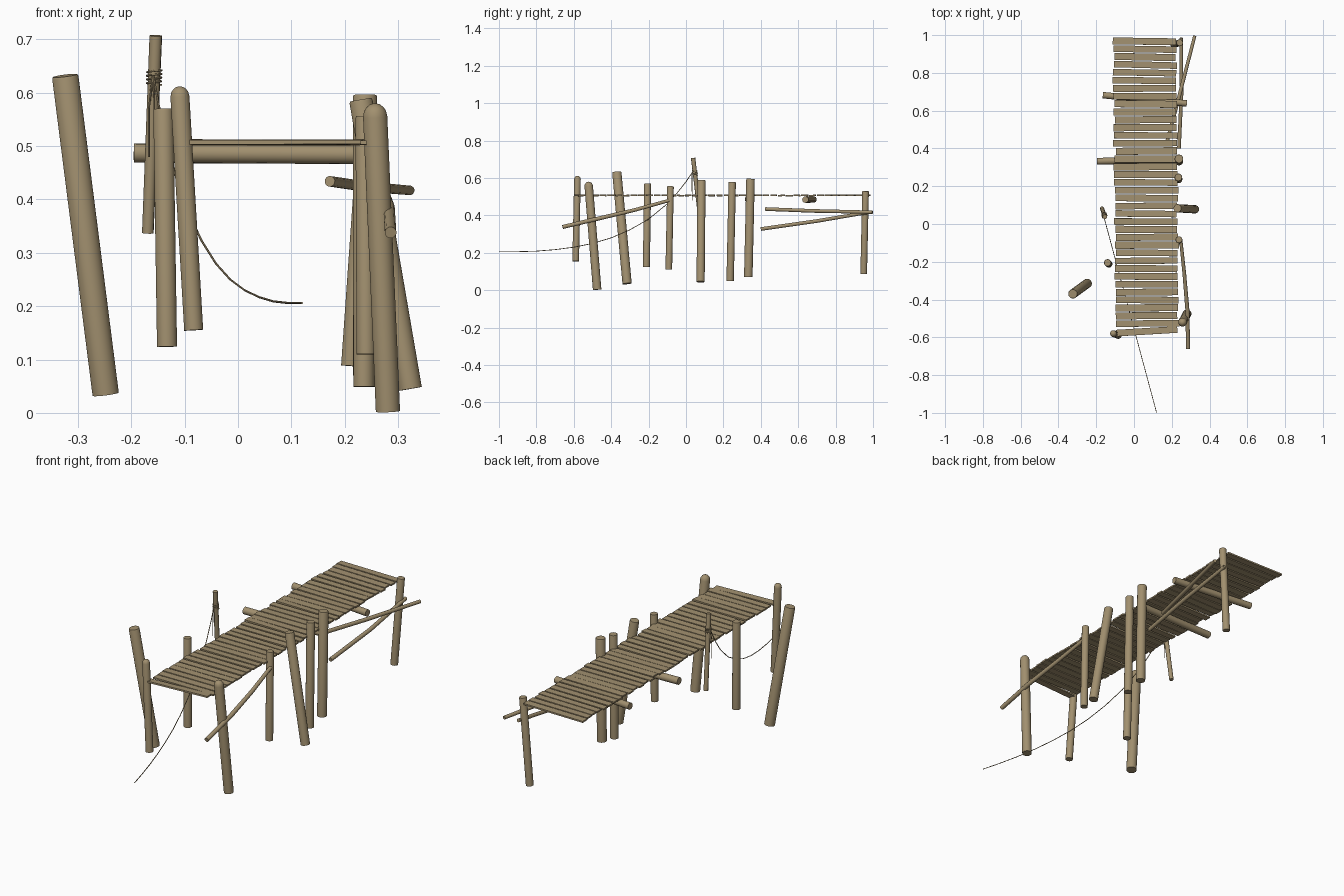
import bpy, bmesh, math, random
from mathutils import Vector, Matrix

random.seed(4)
if "Cube" in bpy.data.objects:
    bpy.data.objects.remove(bpy.data.objects["Cube"], do_unlink=True)

# Weathered wood and rope share one brown
wood = bpy.data.materials.new("weathered_brown")
wood.use_nodes = True
colour = (0.36, 0.28, 0.16, 1)
wood.diffuse_color = colour
wood.node_tree.nodes["Principled BSDF"].inputs["Base Color"].default_value = colour


def finish(name, bm, smooth=True):
    bmesh.ops.recalc_face_normals(bm, faces=bm.faces)
    mesh = bpy.data.meshes.new(name)
    bm.to_mesh(mesh)
    bm.free()
    mesh.materials.append(wood)
    ob = bpy.data.objects.new(name, mesh)
    bpy.context.collection.objects.link(ob)
    if smooth:
        bpy.ops.object.select_all(action='DESELECT')
        ob.select_set(True)
        bpy.context.view_layer.objects.active = ob
        bpy.ops.object.shade_smooth_by_angle(angle=math.radians(50))
    return ob


def tube(name, points, radii, sides=16):
    """Closed round tube along a path, with one radius per point."""
    pts = [Vector(p) for p in points]
    if not isinstance(radii, (list, tuple)):
        radii = [radii] * len(pts)
    bm = bmesh.new()
    rings = []
    side = None
    for i, p in enumerate(pts):
        t = (pts[min(i + 1, len(pts) - 1)] - pts[max(i - 1, 0)]).normalized()
        if side is None:
            side = t.orthogonal()
        side = (side - t * side.dot(t)).normalized()
        up = t.cross(side)
        angles = [2 * math.pi * k / sides for k in range(sides)]
        rings.append([bm.verts.new(p + (side * math.cos(a) + up * math.sin(a)) * radii[i])
                      for a in angles])
    for a, b in zip(rings, rings[1:]):
        for k in range(sides):
            j = (k + 1) % sides
            bm.faces.new((a[k], a[j], b[j], b[k]))
    bm.faces.new(rings[0])
    bm.faces.new(rings[-1])
    return finish(name, bm)


def post(name, bottom, top, r, rounded=False):
    """Standing log, flat or domed on top."""
    a, b = Vector(bottom), Vector(top)
    pts, radii = [a], [r]
    if rounded:
        axis = (b - a).normalized()
        for deg in (0, 25, 45, 65, 82):
            s = math.radians(deg)
            pts.append(b - axis * r * 1.1 * (1 - math.sin(s)))
            radii.append(r * math.cos(s))
    else:
        pts += [b - (b - a).normalized() * 0.004, b]
        radii += [r, r * 0.93]
    return tube(name, pts, radii, 20)


# Standing posts
post("front_right_post", (-0.083, -0.59, 0.155), (-0.11, -0.58, 0.612), 0.018, True)
post("front_left_post", (0.281, -0.475, 0.003), (0.256, -0.522, 0.58), 0.023, True)
post("leaning_right_post", (-0.248, -0.315, 0.035), (-0.324, -0.37, 0.632), 0.025)
post("right_post", (-0.133, -0.212, 0.124), (-0.14, -0.205, 0.57), 0.019)
post("left_post_1", (0.24, -0.092, 0.11), (0.238, -0.083, 0.556), 0.018)
post("left_post_2", (0.323, 0.078, 0.045), (0.23, 0.083, 0.587), 0.022)
post("left_post_3", (0.236, 0.236, 0.049), (0.235, 0.247, 0.578), 0.02)
post("left_post_4", (0.238, 0.333, 0.07), (0.238, 0.345, 0.596), 0.023)
post("back_left_post", (0.211, 0.95, 0.088), (0.242, 0.96, 0.53), 0.018)

# Cross logs under the deck
tube("cross_log_front", [(-0.195, 0.332, 0.487), (0.24, 0.342, 0.484)], 0.018)
tube("cross_log_back", [(-0.165, 0.682, 0.485), (0.28, 0.638, 0.484)], 0.017)

# Braces along the left side
tube("front_brace", [(0.286, -0.66, 0.338), (0.283, -0.46, 0.385), (0.267, -0.27, 0.43),
                     (0.247, -0.08, 0.483)], [0.011, 0.011, 0.01, 0.009], 12)
tube("back_brace_high", [(0.172, 0.425, 0.434), (0.24, 0.68, 0.424), (0.322, 0.997, 0.417)],
     [0.01, 0.01, 0.009], 12)
tube("back_brace_low", [(0.238, 0.4, 0.327), (0.252, 0.7, 0.37), (0.25, 0.985, 0.418)],
     [0.01, 0.01, 0.009], 12)

# Deck of uneven planks
count = 38
deck = bmesh.new()
for i in range(count):
    f = i / (count - 1)
    y = -0.568 + f * 1.535
    centre = 0.07 - 0.013 * f + random.uniform(-0.004, 0.004)
    length = 0.33 + random.uniform(-0.008, 0.008)
    turn = 0.06 if i == 0 else random.uniform(-0.013, 0.013) - 0.022 * max(0, f - 0.8) * 5
    width = random.uniform(0.033, 0.038)
    spin = (Matrix.Rotation(turn, 4, 'Z') @ Matrix.Rotation(random.uniform(-0.004, 0.004), 4, 'Y')
            @ Matrix.Rotation(random.uniform(-0.04, 0.04), 4, 'X'))
    place = Matrix.Translation((centre, y, 0.507 + random.uniform(-0.001, 0.001)))
    size = Matrix.Diagonal((length, width, 0.008, 1))
    bmesh.ops.create_cube(deck, size=1, matrix=place @ spin @ size)
finish("deck_planks", deck, False)

# Mooring stake
low, high = Vector((-0.169, 0.082, 0.337)), Vector((-0.154, 0.038, 0.707))
tube("mooring_stake", [low, high], [0.011, 0.012], 10)

# Rope wound around the stake
turns, steps = 4, 16
coil = []
for k in range(turns * steps + 1):
    a = 2 * math.pi * k / steps
    c = low.lerp(high, 0.75 + 0.075 * k / (turns * steps))
    coil.append(c + Vector((math.cos(a), math.sin(a), 0)) * 0.0135)
tube("rope_coil", coil, 0.002, 6)

# Loose rope ends
for n, (x, z) in enumerate(((-0.167, 0.48), (-0.157, 0.55))):
    tube("rope_end_%d" % (n + 1), [(-0.16, 0.032, 0.63), (x, 0.032, 0.57 + n * 0.02),
                                   (x, 0.033, z)], 0.0018, 6)

# Mooring rope sagging away from the stake
sag = [(0.035, 0.632), (0, 0.58), (-0.05, 0.517), (-0.1, 0.462), (-0.2, 0.38), (-0.3, 0.323),
       (-0.4, 0.28), (-0.5, 0.25), (-0.6, 0.23), (-0.7, 0.217), (-0.8, 0.209), (-0.9, 0.206),
       (-0.999, 0.206)]
tube("mooring_rope", [(-0.16 + 0.28 * (0.04 - y) / 1.04, y, z) for y, z in sag], 0.002, 6)
